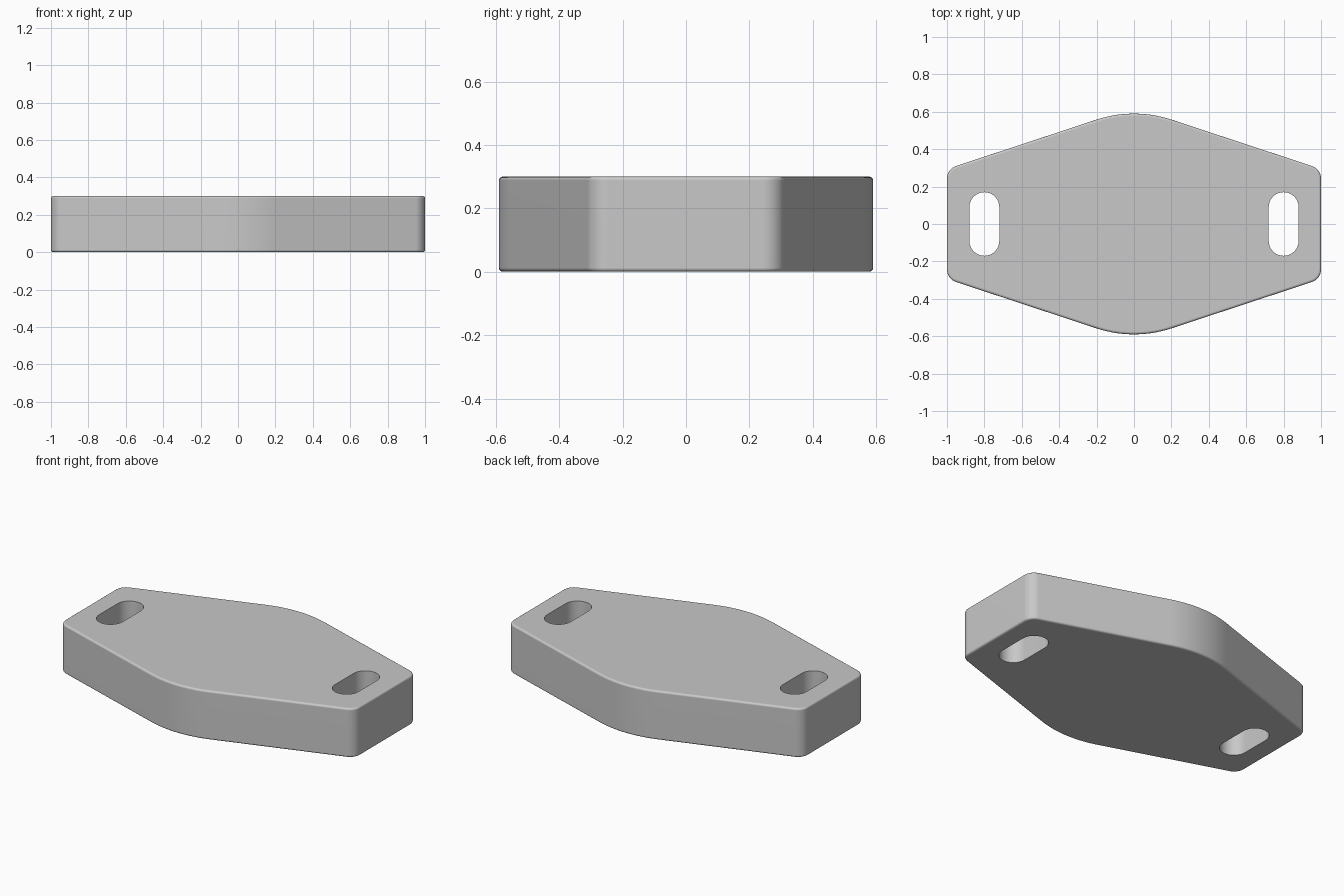
import bpy
import bmesh
import math
from mathutils import Vector

cube = bpy.data.objects.get("Cube")
if cube:
    bpy.data.objects.remove(cube, do_unlink=True)

HEIGHT = 0.30
EDGE = 0.012          # rounding of the outer rims
SEGMENTS = 4


def rounded_outline(corners, inset=0.0):
    """Counter-clockwise outline; corners are (x, y, radius, steps)."""
    points = []
    count = len(corners)
    for i, (x, y, radius, steps) in enumerate(corners):
        here = Vector((x, y))
        to_prev = (Vector(corners[i - 1][:2]) - here).normalized()
        to_next = (Vector(corners[(i + 1) % count][:2]) - here).normalized()
        half = to_prev.angle(to_next) / 2
        centre = here + (to_prev + to_next).normalized() * radius / math.sin(half)
        sweep = math.pi - 2 * half
        start = math.atan2(-to_prev.x, to_prev.y) + math.pi
        start = math.atan2(to_prev.x, -to_prev.y)
        # outward normal of the incoming side, turned through the corner
        outward = Vector((-to_prev.y, to_prev.x))
        start = math.atan2(outward.y, outward.x)
        for s in range(steps + 1):
            a = start + sweep * s / steps
            points.append(centre + (radius - inset) * Vector((math.cos(a), math.sin(a))))
    return points


def slot_outline(cx, radius=0.08, straight=0.09, steps=16):
    """Vertical slot with half-round ends."""
    points = []
    for side in (1, -1):
        for s in range(steps + 1):
            a = math.pi * s / steps
            points.append(Vector((cx + side * radius * math.cos(a),
                                  side * (straight + radius * math.sin(a)))))
    return points


def add_ring(bm, outline, z):
    return [bm.verts.new((p.x, p.y, z)) for p in outline]


def bridge(bm, lower, upper):
    for i in range(len(lower)):
        j = (i + 1) % len(lower)
        face = bm.faces.new((lower[i], lower[j], upper[j], upper[i]))
        face.smooth = True


def loop_edges(bm, ring):
    return [bm.edges.get((ring[i - 1], ring[i])) for i in range(len(ring))]


# Six-sided outline with broad middle curves and tight end corners
corners = [(1, -0.294, 0.07, 8), (1, 0.294, 0.07, 8), (0, 0.624, 0.64, 14),
           (-1, 0.294, 0.07, 8), (-1, -0.294, 0.07, 8), (0, -0.624, 0.64, 14)]

bm = bmesh.new()

# Outer wall with rounded rims
angles = [math.pi / 2 * i / SEGMENTS for i in range(SEGMENTS + 1)]
profile = [(EDGE * (1 - math.sin(a)), EDGE * (1 - math.cos(a))) for a in angles]
profile += [(inset, HEIGHT - z) for inset, z in reversed(profile)]
rings = [add_ring(bm, rounded_outline(corners, inset), z) for inset, z in profile]
for lower, upper in zip(rings, rings[1:]):
    bridge(bm, lower, upper)

# Slot walls
bottom_loops, top_loops = [rings[0]], [rings[-1]]
for cx in (-0.8, 0.8):
    low, high = (add_ring(bm, slot_outline(cx), z) for z in (0, HEIGHT))
    bridge(bm, low, high)
    bottom_loops.append(low)
    top_loops.append(high)

# Flat top and underside around the slots
for loops in (bottom_loops, top_loops):
    edges = [e for ring in loops for e in loop_edges(bm, ring)]
    filled = bmesh.ops.triangle_fill(bm, edges=edges, use_beauty=True)
    for item in filled["geom"]:
        if isinstance(item, bmesh.types.BMFace):
            item.smooth = False
bmesh.ops.recalc_face_normals(bm, faces=bm.faces)

# Slot rims stay crisp
for edge in bm.edges:
    if len(edge.link_faces) == 2 and edge.calc_face_angle() > math.radians(35):
        edge.smooth = False

mesh = bpy.data.meshes.new("mounting_plate")
bm.to_mesh(mesh)
bm.free()
plate = bpy.data.objects.new("mounting_plate", mesh)
bpy.context.collection.objects.link(plate)

# Even shading on the broad walls
normals = plate.modifiers.new("even_normals", "WEIGHTED_NORMAL")
normals.keep_sharp = True

grey = bpy.data.materials.new("light_grey")
grey.use_nodes = True
colour = (0.58, 0.58, 0.58, 1)
grey.diffuse_color = colour
grey.node_tree.nodes["Principled BSDF"].inputs["Base Color"].default_value = colour
mesh.materials.append(grey)
